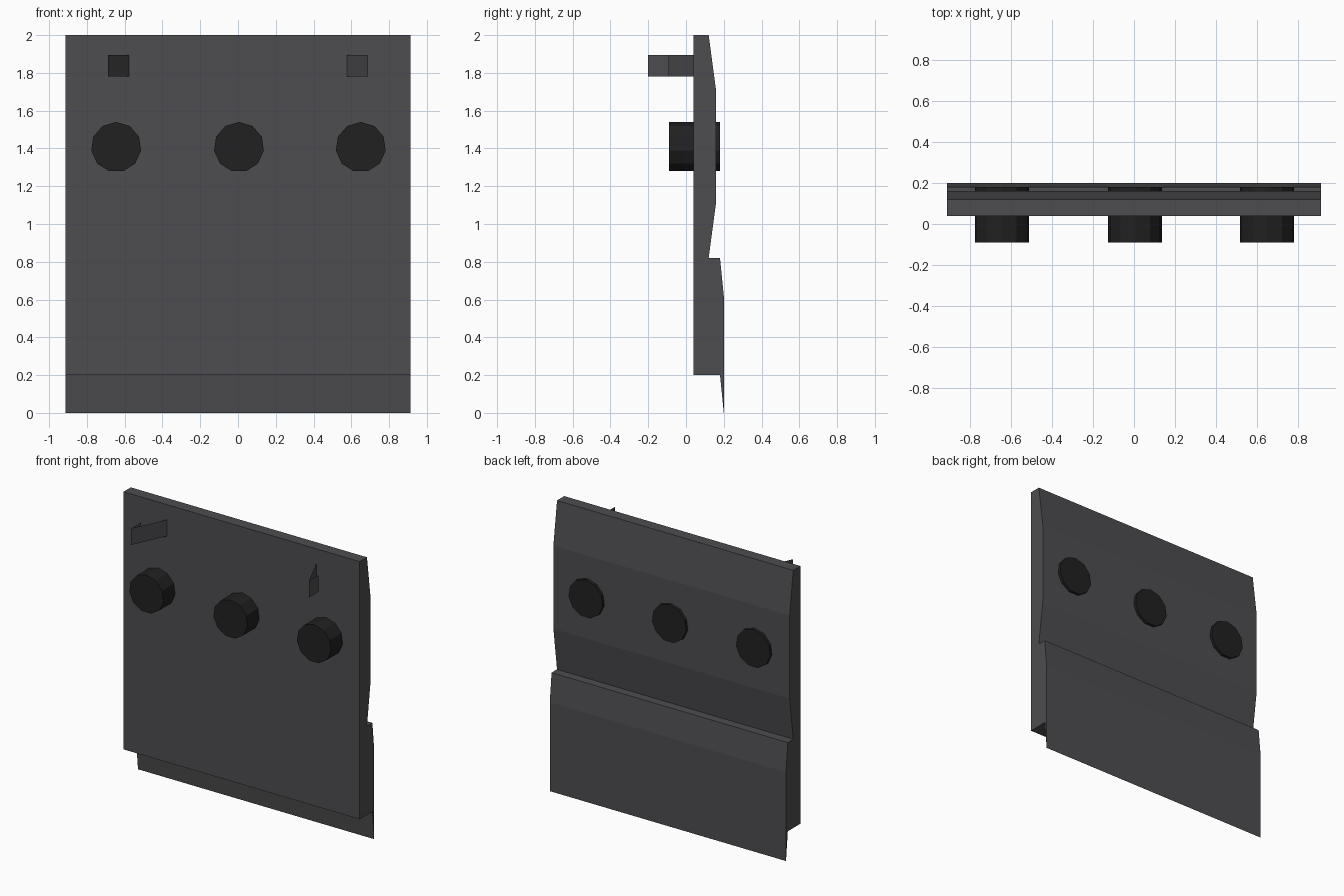
import bpy, bmesh
from math import sin, cos, tau
from mathutils import Vector

if "Cube" in bpy.data.objects:
    bpy.data.objects.remove(bpy.data.objects["Cube"])


def material(name, grey):
    m = bpy.data.materials.new(name)
    m.diffuse_color = (grey, grey, grey * 1.08, 1)
    m.use_nodes = True
    m.node_tree.nodes["Principled BSDF"].inputs["Base Color"].default_value = m.diffuse_color
    return m


def add_object(name, bm, mat):
    mesh = bpy.data.meshes.new(name)
    bm.to_mesh(mesh)
    bm.free()
    mesh.materials.append(mat)
    ob = bpy.data.objects.new(name, mesh)
    bpy.context.collection.objects.link(ob)
    return ob


def extrude_profile(name, points, offset, mat, solid=True):
    """Sweep a 3D outline along offset; an open strip if not solid."""
    bm = bmesh.new()
    a = [bm.verts.new(p) for p in points]
    b = [bm.verts.new(Vector(p) + Vector(offset)) for p in points]
    n = len(points)
    for i in range(n if solid else n - 1):
        j = (i + 1) % n
        bm.faces.new((a[i], a[j], b[j], b[i]))
    if solid:
        bm.faces.new(a)
        bm.faces.new(b)
        bmesh.ops.recalc_face_normals(bm, faces=bm.faces)
    return add_object(name, bm, mat)


panel_grey = material("panel_grey", 0.075)
knob_black = material("rubber_black", 0.015)

# Panel with stepped back and thin hanging lip, profile in y, z
profile = [(0.04, 2.0), (0.12, 2.0), (0.16, 1.70), (0.16, 1.12), (0.12, 0.82),
           (0.18, 0.82), (0.20, 0.62), (0.20, 0.0), (0.18, 0.20), (0.04, 0.20)]
W = 0.913
extrude_profile("panel", [(-W, y, z) for y, z in profile], (2 * W, 0, 0), panel_grey)

# Three eleven-sided pegs passing through the panel
R, CZ, SIDES = 0.133, 1.407, 11
for name, cx in (("left_peg", -0.645), ("middle_peg", 0.005), ("right_peg", 0.65)):
    ring = [(cx + R * sin(tau * k / SIDES), -0.09, CZ + R * cos(tau * k / SIDES))
            for k in range(SIDES)]
    extrude_profile(name, ring, (0, 0.27, 0), knob_black)

# Mirrored barbed clips: a slanted sheet folded back along the outer side
for name, s in (("left_clip", -1), ("right_clip", 1)):
    path = [(s * 0.577, 0.04, 1.78), (s * 0.687, -0.20, 1.78), (s * 0.687, -0.09, 1.78)]
    extrude_profile(name, path, (0, 0, 0.115), panel_grey, solid=False)
